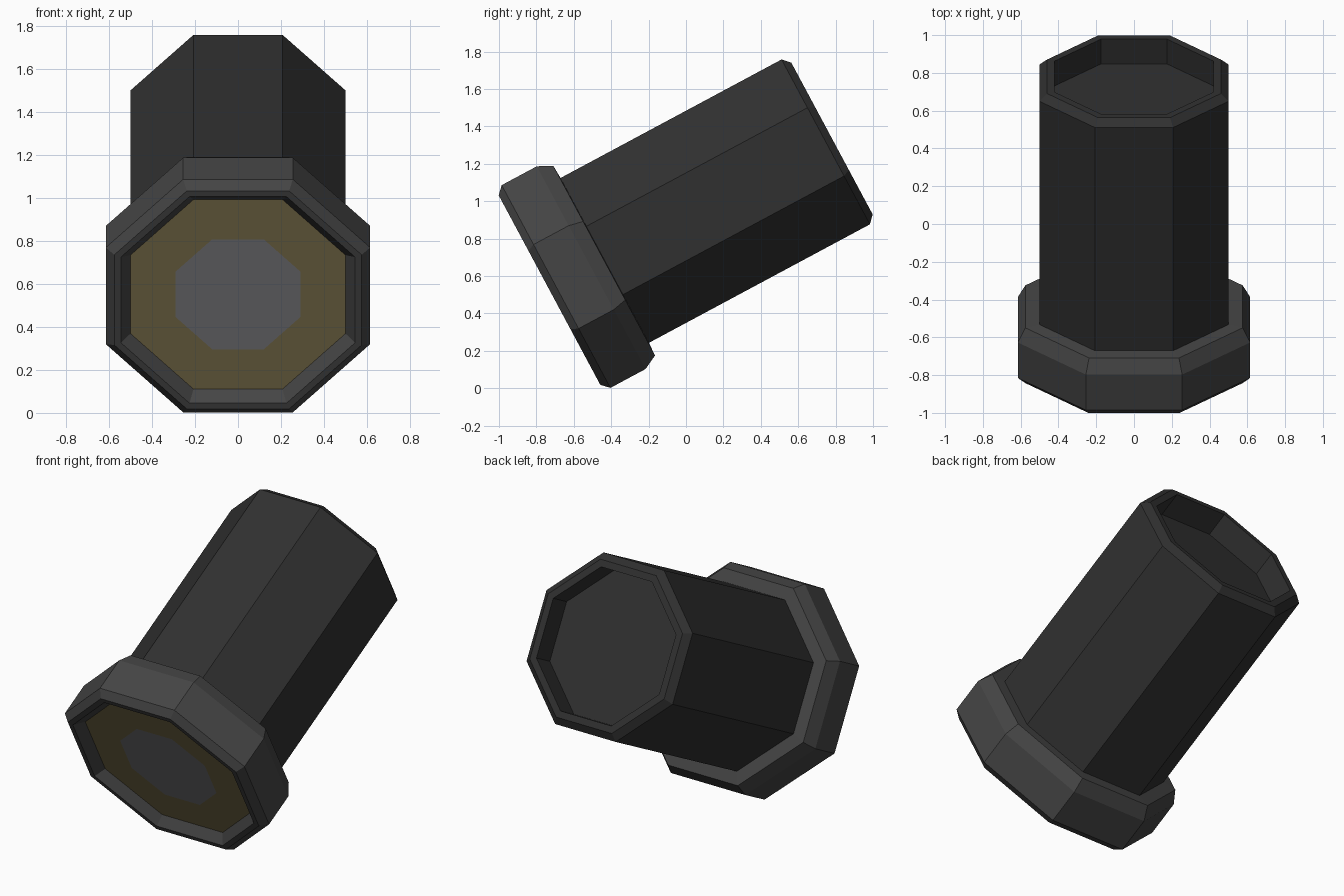
import bpy, bmesh, math
from mathutils import Matrix

if "Cube" in bpy.data.objects:
    bpy.data.objects.remove(bpy.data.objects["Cube"])

SIDES = 8
TILT = math.radians(28.2)
# local z runs along the barrel, lens end towards -y, rear end raised
FRAME = (Matrix.Translation((0, -0.808 * math.sin(TILT), 0.808 * math.cos(TILT)))
         @ Matrix.Rotation(TILT - math.pi / 2, 4, 'X'))


def material(name, r, g, b):
    m = bpy.data.materials.new(name)
    m.diffuse_color = (r, g, b, 1)
    m.use_nodes = True
    m.node_tree.nodes["Principled BSDF"].inputs["Base Color"].default_value = m.diffuse_color
    return m


def lathe(name, profile, mat, fill_start=False, fill_end=False):
    """Octagonal lathe; profile = (half width across flats, distance along axis)."""
    bm = bmesh.new()
    rings = []
    for flat, t in profile:
        r = flat / math.cos(math.pi / SIDES)
        angles = [(i + 0.5) * 2 * math.pi / SIDES for i in range(SIDES)]
        rings.append([bm.verts.new((r * math.cos(a), r * math.sin(a), t)) for a in angles])
    for low, high in zip(rings, rings[1:]):
        for i in range(SIDES):
            j = (i + 1) % SIDES
            bm.faces.new((low[i], low[j], high[j], high[i]))
    if fill_start:
        bm.faces.new(rings[0][::-1])
    if fill_end:
        bm.faces.new(rings[-1])
    bm.transform(FRAME)
    mesh = bpy.data.meshes.new(name)
    bm.to_mesh(mesh)
    bm.free()
    mesh.materials.append(mat)
    obj = bpy.data.objects.new(name, mesh)
    bpy.context.collection.objects.link(obj)
    return obj


black = material("black", 0.03, 0.03, 0.03)
dark_grey = material("dark_grey", 0.06, 0.06, 0.06)
gold = material("gold", 0.20, 0.16, 0.07)
grey = material("grey", 0.19, 0.19, 0.20)

# Front lens and the gold reflector around it
lathe("lens", [(0.29, -0.34)], grey, fill_start=True)
lathe("reflector", [(0.29, -0.34), (0.50, -0.34)], gold)

# Wide chamfered collar at the front
lathe("collar", [(0.50, -0.34), (0.545, -0.395), (0.575, -0.395), (0.615, -0.355),
                 (0.615, -0.142), (0.575, -0.063), (0.50, -0.06)], dark_grey)

# Long barrel with a recessed rear end
lathe("barrel", [(0.50, -0.06), (0.50, 1.281), (0.46, 1.319), (0.42, 1.319),
                 (0.42, 1.17)], black, fill_end=True)
